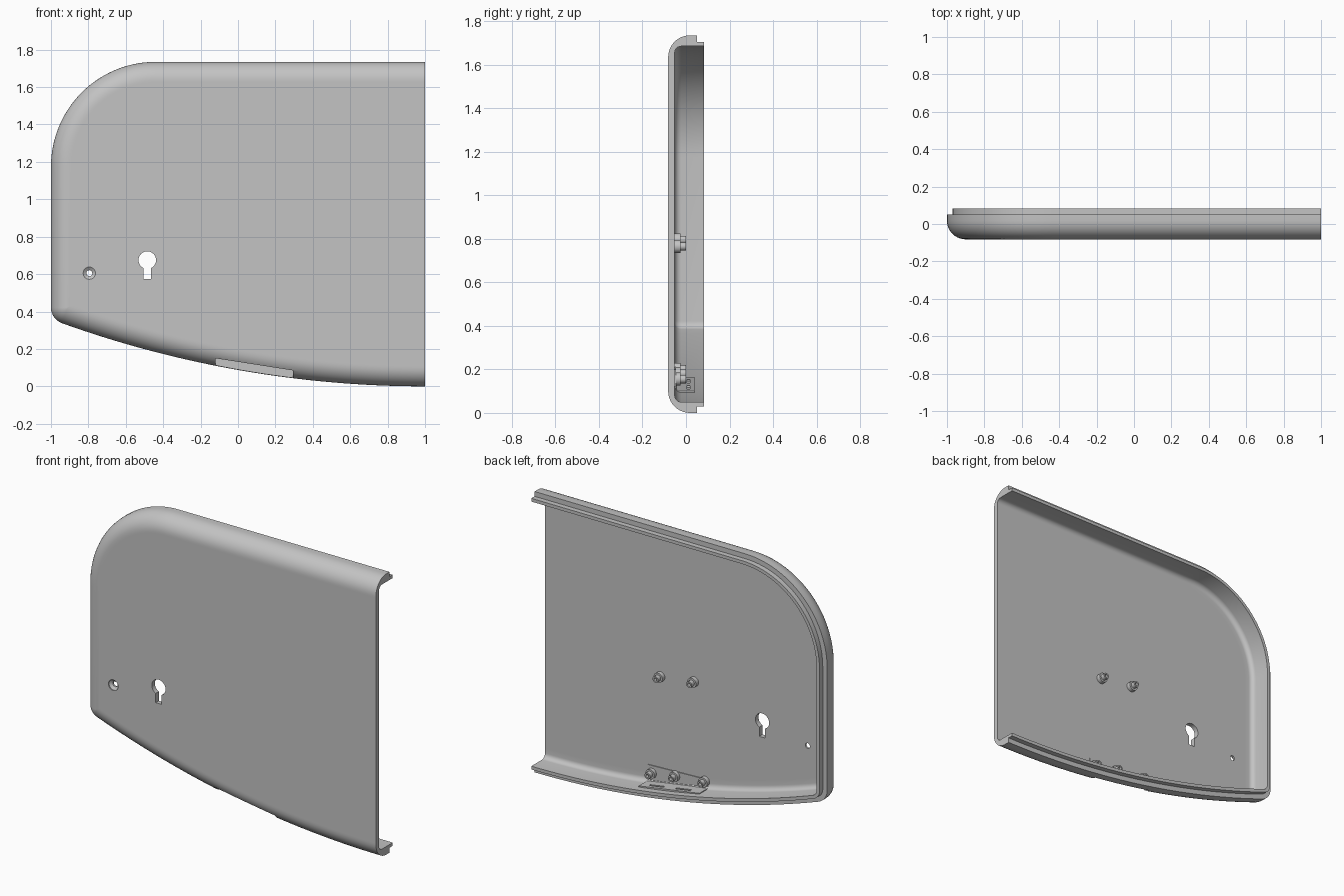
import bpy, bmesh
from math import pi, sin, cos, asin, atan2, sqrt, radians

cube = bpy.data.objects.get("Cube")
if cube:
    bpy.data.objects.remove(cube, do_unlink=True)

grey = bpy.data.materials.new("plain_grey")
grey.use_nodes = True
COLOUR = (0.55, 0.55, 0.55, 1)
grey.diffuse_color = COLOUR
grey.node_tree.nodes["Principled BSDF"].inputs["Base Color"].default_value = COLOUR

TOP, ROUND, CORNER, SWEEP = 1.735, 0.56, 0.09, 5.75
FRONT, BACK, FLOOR = -0.082, 0.082, -0.052   # depths of shell faces


def finish(name, bm):
    bmesh.ops.remove_doubles(bm, verts=bm.verts, dist=1e-5)
    bmesh.ops.recalc_face_normals(bm, faces=bm.faces)
    mesh = bpy.data.meshes.new(name)
    bm.to_mesh(mesh)
    bm.free()
    mesh.materials.append(grey)
    ob = bpy.data.objects.new(name, mesh)
    bpy.context.collection.objects.link(ob)
    return ob


def prism(name, points, y0, y1):
    """Extrude an x-z outline along y."""
    bm = bmesh.new()
    face = bm.faces.new([bm.verts.new((x, y0, z)) for x, z in points])
    geom = bmesh.ops.extrude_face_region(bm, geom=[face])["geom"]
    moved = [v for v in geom if isinstance(v, bmesh.types.BMVert)]
    bmesh.ops.translate(bm, verts=moved, vec=(0, y1 - y0, 0))
    return finish(name, bm)


def turned(name, x, z, profile, n=24):
    """Stack of rings (y, radius) about an axis along y."""
    bm = bmesh.new()
    rings = [[bm.verts.new((x + r * cos(2 * pi * i / n), y, z + r * sin(2 * pi * i / n)))
              for i in range(n)] for y, r in profile]
    for a, b in zip(rings, rings[1:]):
        for i in range(n):
            j = (i + 1) % n
            bm.faces.new((a[i], a[j], b[j], b[i]))
    bm.faces.new(rings[0])
    bm.faces.new(rings[-1])
    return finish(name, bm)


def cut(target, cutter):
    cutter.hide_render = True
    mod = target.modifiers.new("cut", "BOOLEAN")
    mod.operation, mod.solver, mod.object = "DIFFERENCE", "EXACT", cutter
    bpy.context.view_layer.objects.active = target
    bpy.ops.object.modifier_apply(modifier=mod.name)
    bpy.data.objects.remove(cutter, do_unlink=True)


def arc(cx, cz, r, a0, a1, n):
    return [(cx + r * cos(a0 + (a1 - a0) * i / n), cz + r * sin(a0 + (a1 - a0) * i / n))
            for i in range(n + 1)]


def outline(d):
    """Open outline inset by d: top edge, round shoulder, small corner, swept bottom."""
    m = max(CORNER, d)
    cx = m - 1
    cz = SWEEP - sqrt((SWEEP - m) ** 2 - (cx - 1) ** 2)
    a = atan2(cz - SWEEP, cx - 1) % (2 * pi)
    pts = [(1, TOP - d)]
    pts += arc(ROUND - 1, TOP - ROUND, ROUND - d, pi / 2, pi, 28)
    pts += arc(cx, cz, m - d, pi, a, 8)
    pts += arc(1, SWEEP, SWEEP - d, a, 1.5 * pi, 32)[1:]
    return pts


# Shell: wall section swept round the outline, open at the +x end
section = [(0.11, FRONT)]
section += [(0.1 - 0.1 * sin(t * pi / 20), FRONT + 0.1 - 0.1 * cos(t * pi / 20)) for t in range(11)]
section += [(0, 0.05), (0.03, 0.05), (0.03, BACK), (0.05, BACK)]
section += [(0.08 - 0.03 * cos(t * pi / 12), FLOOR + 0.03 - 0.03 * sin(t * pi / 12)) for t in range(7)]
section += [(0.11, FLOOR)]

bm = bmesh.new()
loops = [[bm.verts.new((x, y, z)) for x, z in outline(d)] for d, y in section]
for a, b in zip(loops, loops[1:]):
    for i in range(len(a) - 1):
        bm.faces.new((a[i], a[i + 1], b[i + 1], b[i]))
bm.faces.new(loops[0])
bm.faces.new(loops[-1])
bm.faces.new([l[0] for l in loops] + [l[-1] for l in reversed(loops)])
shell = finish("cover_shell", bm)

# Keyhole opening
half, rad = 0.02, 0.047
gap = asin(half / rad)
kx, kz = -0.485, 0.675
key = arc(kx, kz, rad, gap - pi / 2, 1.5 * pi - gap, 28)
key += [(kx - half, 0.575), (kx + half, 0.575)]
cut(shell, prism("keyhole_cutter", key, -0.2, 0))

# Countersunk screw hole
cut(shell, turned("screw_cutter", -0.795, 0.605,
                  [(-0.1, 0.033), (FRONT + 0.006, 0.033), (FRONT + 0.018, 0.016), (0, 0.016)]))

# Recess in the bottom edge, with a sloping ceiling
x0, x1, z0, z1 = -0.12, 0.295, 0.15, 0.085
cut(shell, prism("recess_cutter", [(x0, -0.1), (x1, -0.1), (x1, z1), (x0, z0)], -0.2, 0))

# Inner ledge above the recess, with two shallow slots
ledge = prism("recess_ledge", [(x0, z0 + 0.003), (x1, z1 + 0.003),
                               (x1, z1 + 0.016), (x0, z0 + 0.016)], -0.06, 0.04)


def ledge_z(x):
    return z0 + (z1 - z0) * (x - x0) / (x1 - x0)


for sx in (0.01, 0.19):
    a, b = sx - 0.05, sx + 0.05
    cut(ledge, prism("slot_cutter", [(a, ledge_z(a) + 0.008), (b, ledge_z(b) + 0.008),
                                     (b, ledge_z(b) + 0.05), (a, ledge_z(a) + 0.05)], 0.004, 0.018))

# Thin backing plate behind the lower bosses
backing = prism("boss_backing_plate", [(x0, z0), (x1, z1), (x1, 0.2), (x0, 0.215)],
                FLOOR - 0.004, FLOOR + 0.005)

# Stepped bosses with a blind hole
bosses = []
for bx, bz in ((-0.02, 0.795), (0.21, 0.765), (-0.095, 0.2), (0.105, 0.18), (0.265, 0.155)):
    bosses.append(turned("screw_boss", bx, bz,
                         [(FLOOR - 0.004, 0.03), (-0.026, 0.03), (-0.026, 0.019), (0, 0.019),
                          (0, 0.01), (-0.02, 0.01)]))

# Smooth rounded surfaces, crisp edges
for ob in [shell, ledge, backing] + bosses:
    bpy.ops.object.select_all(action="DESELECT")
    ob.select_set(True)
    bpy.context.view_layer.objects.active = ob
    bpy.ops.object.shade_smooth_by_angle(angle=radians(30))
